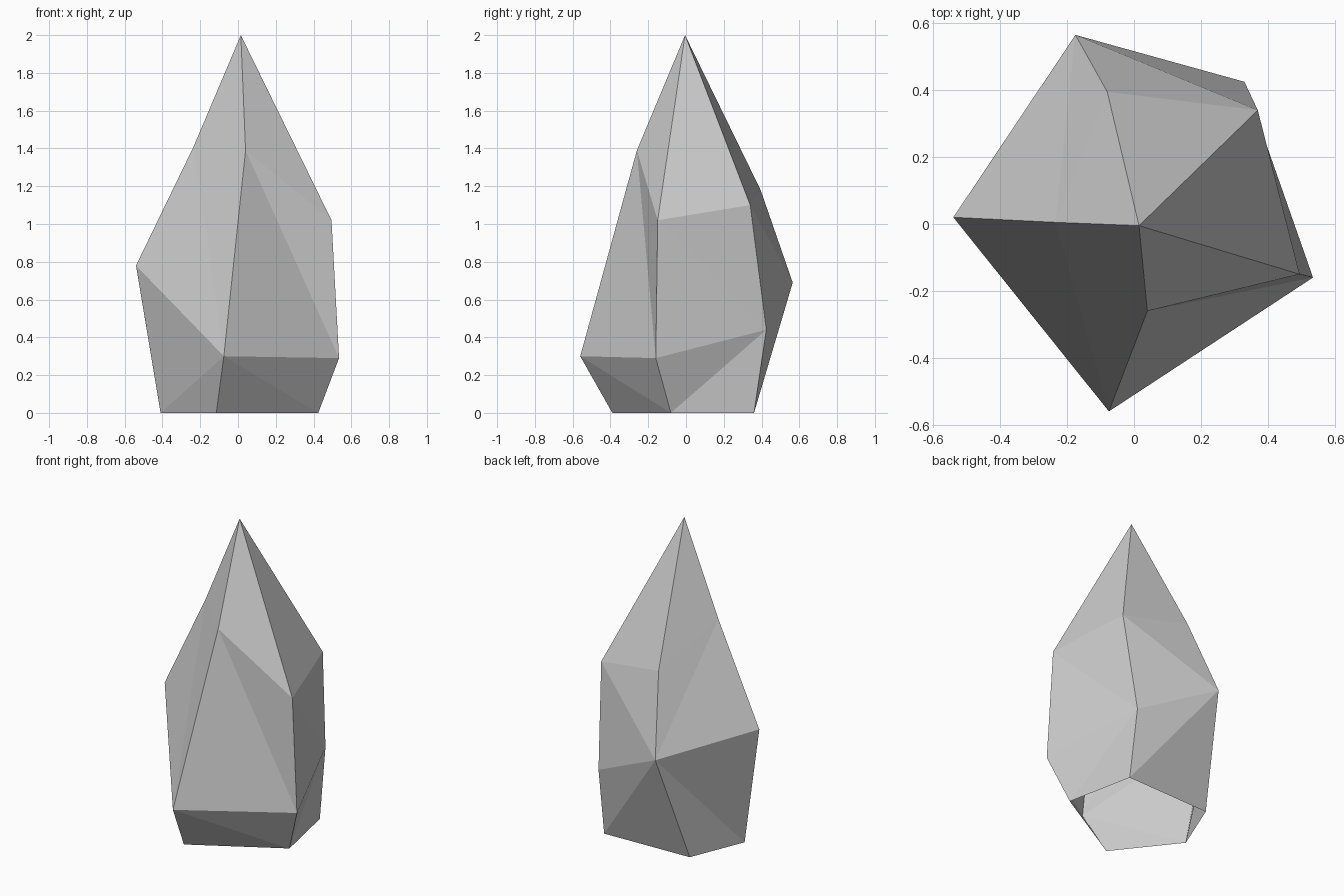
import bpy, bmesh

if "Cube" in bpy.data.objects:
    bpy.data.objects.remove(bpy.data.objects["Cube"])

# Rings of five corners, from the open base upward, listed counter-clockwise
base = [(-.41, -.015, 0), (-.115, -.39, 0), (.425, -.08, 0), (.335, .36, 0), (-.265, .34, 0)]
middle = [(-.54, .02, .78), (-.075, -.56, .30), (.535, -.16, .29), (.33, .425, .44), (-.175, .565, .69)]
shoulder = [(-.235, .005, 1.41), (.04, -.26, 1.39), (.495, -.15, 1.02), (.37, .34, 1.10), (-.08, .395, 1.18)]
tip = (.015, -.005, 2)

# Sides whose crease runs from the upper first corner to the lower second corner
falling = {(0, 1), (0, 4), (1, 0), (1, 1), (1, 2), (1, 3)}

bm = bmesh.new()
rings = [[bm.verts.new(p) for p in ring] for ring in (base, middle, shoulder)]
apex = bm.verts.new(tip)

# Side facets between rings; the base stays open
for row in range(2):
    low, high = rings[row], rings[row + 1]
    for i in range(5):
        j = (i + 1) % 5
        if (row, i) in falling:
            tris = [(low[i], low[j], high[i]), (low[j], high[j], high[i])]
        else:
            tris = [(low[i], low[j], high[j]), (low[i], high[j], high[i])]
        for tri in tris:
            bm.faces.new(tri)

# Point facets
for i in range(5):
    bm.faces.new((rings[2][i], rings[2][(i + 1) % 5], apex))

mesh = bpy.data.meshes.new("crystal")
bm.to_mesh(mesh)
bm.free()
bpy.context.collection.objects.link(bpy.data.objects.new("crystal", mesh))
